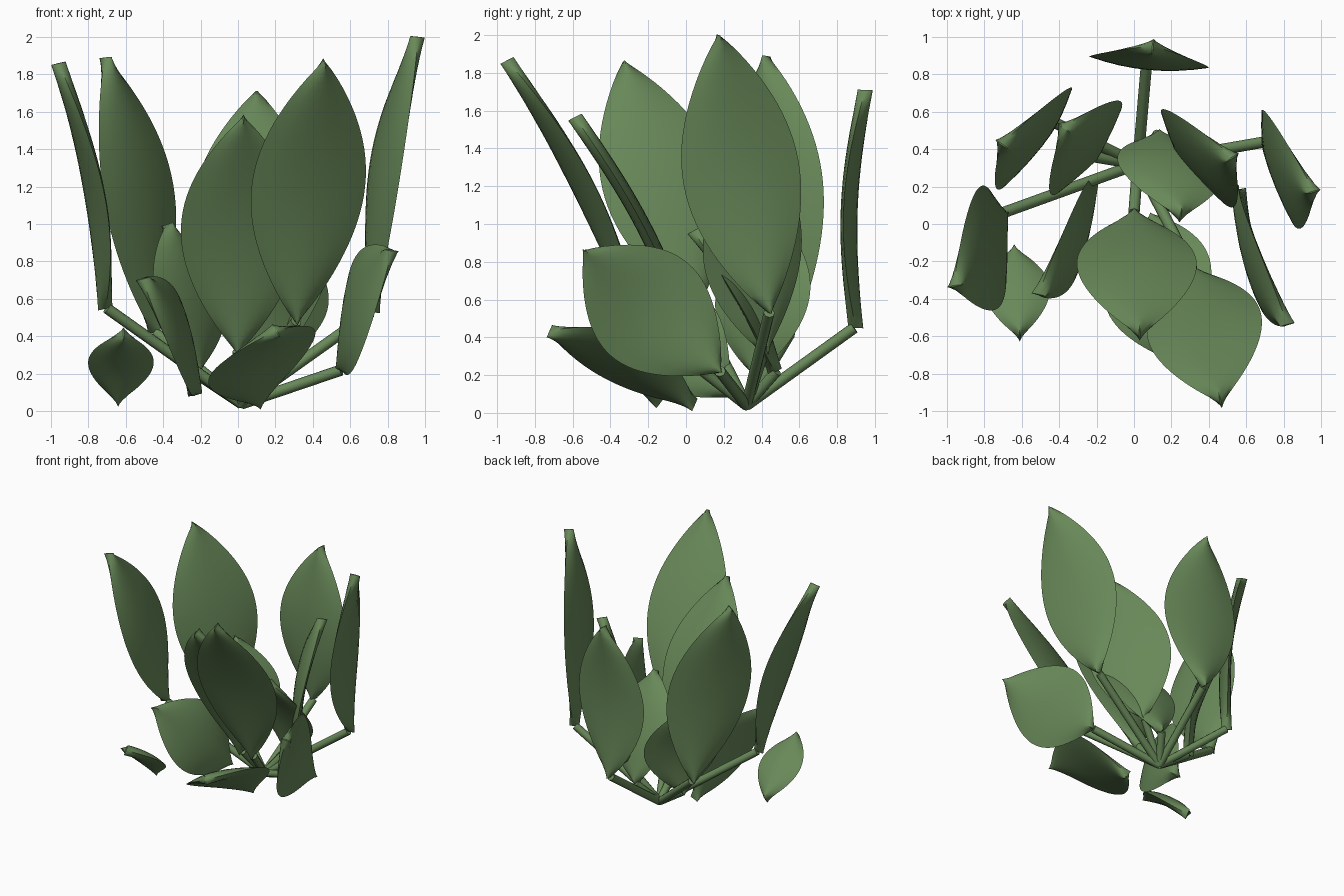
import bpy, bmesh, math
from mathutils import Vector

if "Cube" in bpy.data.objects:
    bpy.data.objects.remove(bpy.data.objects["Cube"])

green = bpy.data.materials.new("leaf_green")
green.diffuse_color = (0.14, 0.25, 0.1, 1)
green.use_nodes = True
green.node_tree.nodes["Principled BSDF"].inputs["Base Color"].default_value = green.diffuse_color
ROOT = Vector((0.02, 0.32, 0.04))


def finish(bm, name, angle):
    bmesh.ops.recalc_face_normals(bm, faces=bm.faces)
    me = bpy.data.meshes.new(name)
    bm.to_mesh(me)
    bm.free()
    ob = bpy.data.objects.new(name, me)
    bpy.context.collection.objects.link(ob)
    me.materials.append(green)
    bpy.ops.object.select_all(action='DESELECT')
    ob.select_set(True)
    bpy.context.view_layer.objects.active = ob
    bpy.ops.object.shade_smooth_by_angle(angle=math.radians(angle))


def leaf(name, base, tip, side, half, bow=0.06, thick=0.08):
    """Lens-section leaf: full thickness on the midrib, sharp rims, pinched ends."""
    base, tip, side = Vector(base), Vector(tip), Vector(side)
    axis = (tip - base).normalized()
    side = (side - axis * side.dot(axis)).normalized()
    nrm = axis.cross(side)
    if nrm.dot(Vector((ROOT.x, ROOT.y, 1.0)) - (base + tip) / 2) < 0:
        nrm = -nrm
    bm = bmesh.new()
    N, M = 28, 8
    rings = []
    for i in range(N + 1):
        t = i / N
        w = max(0.004, half * math.sin(math.pi * t) ** 0.85)
        c = base.lerp(tip, t) + nrm * bow * (math.sin(math.pi * t) - 0.15)
        ring = []
        for k in range(2 * M):
            u = -1 + 2 * k / M if k <= M else 1 - 2 * (k - M) / M
            s = 1 if k <= M else -1
            ring.append(bm.verts.new(c + side * w * u + nrm * s * thick / 2 * (1 - u * u)))
        rings.append(ring)
    for a, b in zip(rings, rings[1:]):
        for k in range(2 * M):
            j = (k + 1) % (2 * M)
            bm.faces.new((a[k], a[j], b[j], b[k]))
    bm.faces.new(rings[0])
    bm.faces.new(rings[-1])
    finish(bm, name, 40)


def stem(name, end, r=0.03, sides=8):
    end = Vector(end)
    d = end - ROOT
    q = d.to_track_quat('Z', 'Y')
    bm = bmesh.new()
    bmesh.ops.create_cone(bm, cap_ends=True, segments=sides, radius1=r, radius2=r, depth=d.length)
    for v in bm.verts:
        v.co = q @ v.co + (ROOT + end) / 2
    finish(bm, name, 50)


# name: base, tip, rim direction, half width, has stem
LEAVES = {
    "back": ((.07, .89, .45), (.10, .94, 1.71), (.64, -.06, 0), .32, 1),
    "far_right": ((.71, .44, .53), (.95, .17, 2.0), (.15, -.6, -.14), .32, 1),
    "front_right": ((.31, -.24, .48), (.46, -.94, 1.87), (.6, .13, 0), .31, 1),
    "front_middle": ((0, .06, .32), (.03, -.58, 1.57), (1, 0, 0), .32, 1),
    "far_left": ((-.70, .06, .55), (-.95, -.33, 1.86), (.14, -.64, -.16), .32, 1),
    "back_left": ((-.44, .55, .42), (-.70, .42, 1.89), (.37, .53, 0), .33, 1),
    "back_right": ((.24, .41, .32), (.52, .35, 1.45), (.38, -.53, 0), .32, 1),
    "inner_left": ((-.22, .36, .2), (-.37, .51, 1.0), (.35, .47, 0), .31, 1),
    "inner_right": ((.13, .48, .22), (.25, .05, .97), (.56, -.1, 0), .29, 1),
    "low_right": ((.55, .18, .22), (.81, -.54, .86), (-.07, .65, .76), .32, 1),
    "low_left": ((-.22, .22, .09), (-.50, -.38, .71), (0, .7, .7), .28, 0),
    "ground_front": ((.10, .05, .05), (.2, -.72, .44), (.58, .2, .23), .32, 0),
    "ground_left": ((-.64, -.13, .06), (-.61, -.6, .42), (1, 0, 0), .175, 0),
}
for name, (base, tip, side, half, has_stem) in LEAVES.items():
    leaf(name + "_leaf", base, tip, side, half, 0.06 if half > .2 else 0.03)
    if has_stem:
        stem(name + "_stem", base)
